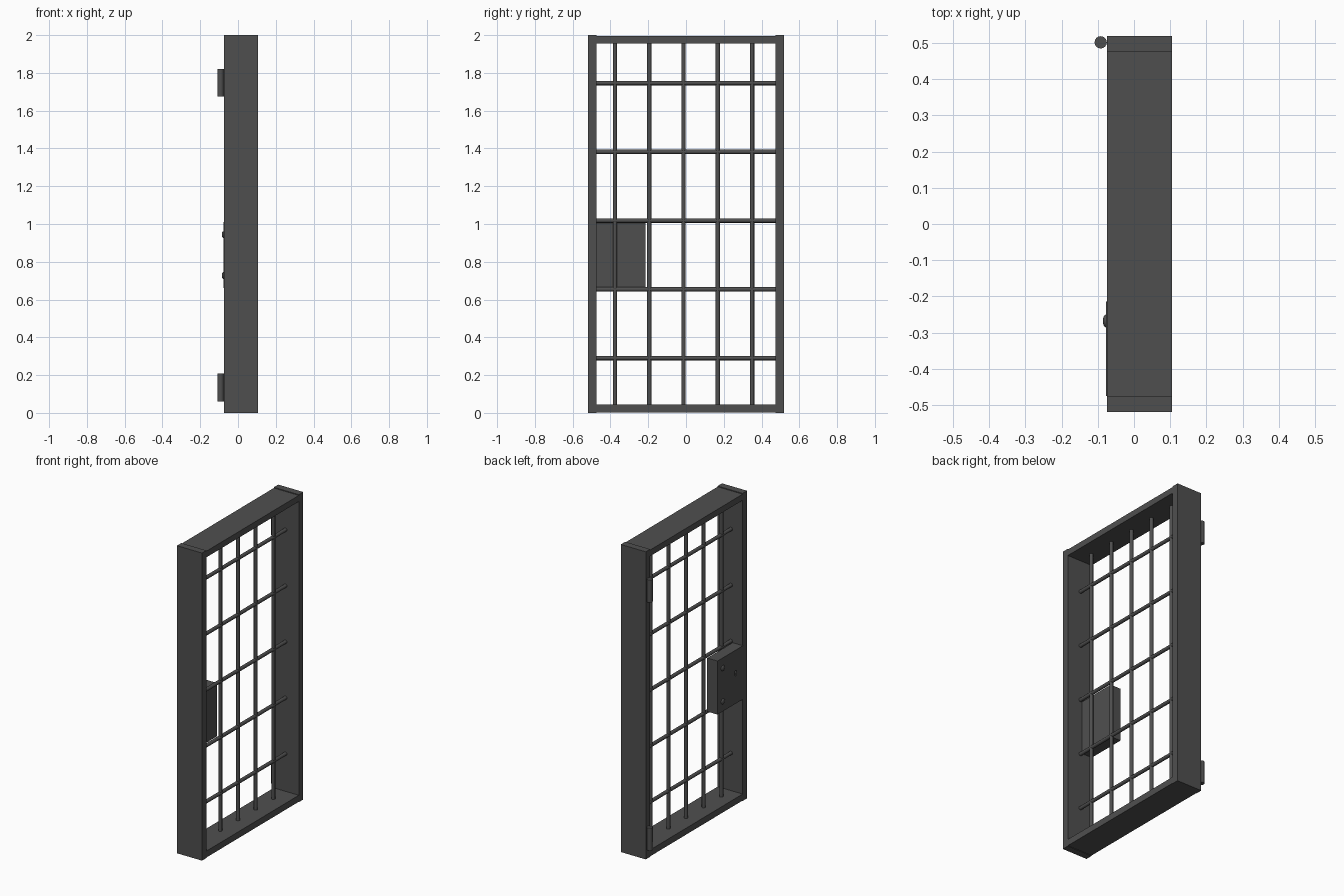
import bpy, math

if "Cube" in bpy.data.objects:
    bpy.data.objects.remove(bpy.data.objects["Cube"])

# one dark iron colour for the whole gate
iron = bpy.data.materials.new("dark_iron")
iron.diffuse_color = (0.078, 0.078, 0.078, 1)
iron.use_nodes = True
iron.node_tree.nodes["Principled BSDF"].inputs["Base Color"].default_value = iron.diffuse_color


def finish(ob, name):
    ob.name = name
    ob.data.materials.append(iron)
    return ob


def box(name, x, y, z):
    """Box from (min, max) pairs."""
    bpy.ops.mesh.primitive_cube_add(size=1, location=[sum(p) / 2 for p in (x, y, z)])
    ob = bpy.context.object
    ob.scale = [p[1] - p[0] for p in (x, y, z)]
    bpy.ops.object.transform_apply(location=False, rotation=False, scale=True)
    return finish(ob, name)


def rod(name, loc, radius, length, rot=(0, 0, 0), sides=12):
    bpy.ops.mesh.primitive_cylinder_add(vertices=sides, radius=radius, depth=length,
                                        location=loc, rotation=rot)
    bpy.ops.object.shade_smooth_by_angle(angle=math.radians(40))
    return finish(bpy.context.object, name)


# outer frame: two posts and two slightly inset beams
X = (-0.075, 0.105)
box("left_post", X, (-0.52, -0.475), (0, 2))
box("right_post", X, (0.475, 0.52), (0, 2))
box("top_beam", X, (-0.475, 0.475), (1.955, 1.995))
box("bottom_beam", X, (-0.475, 0.475), (0.003, 0.045))

# grid of round bars
BAR_X, BAR_R = 0.009, 0.0115
for i in range(5):
    rod(f"vertical_bar_{i + 1}", (BAR_X, -0.376 + 0.1815 * i, 1.0), BAR_R, 1.92)
    rod(f"horizontal_bar_{i + 1}", (BAR_X, 0, 0.29 + 0.364 * i), BAR_R, 0.952,
        (math.pi / 2, 0, 0))

# hinge barrels
for name, z in (("lower_hinge", 0.135), ("upper_hinge", 1.748)):
    rod(name, (-0.092, 0.502, z), 0.017, 0.147, sides=16)

# lock case with a cut keyhole
lock = box("lock_case", (-0.077, -0.003), (-0.476, -0.214), (0.662, 1.01))
ky, kz, r = -0.40, 0.868, 0.009
outline = [(ky + r * math.cos(a), kz + r * math.sin(a))
           for a in (math.radians(-60 + 30 * k) for k in range(11))]
outline += [(ky - 0.0045, kz - 0.026), (ky + 0.0045, kz - 0.026)]
n = len(outline)
verts = [(x, y, z) for x in (-0.09, -0.05) for y, z in outline]
faces = [tuple(range(n))[::-1], tuple(range(n, 2 * n))]
faces += [(i, (i + 1) % n, n + (i + 1) % n, n + i) for i in range(n)]
mesh = bpy.data.meshes.new("keyhole_cutter")
mesh.from_pydata(verts, [], faces)
cutter = bpy.data.objects.new("keyhole_cutter", mesh)
bpy.context.collection.objects.link(cutter)
mesh.materials.append(iron)
cutter.hide_render = True
cutter.display_type = 'WIRE'
cut = lock.modifiers.new("keyhole", 'BOOLEAN')
cut.operation = 'DIFFERENCE'
cut.solver = 'EXACT'
cut.object = cutter

# domed screws on the lock case
for name, z in (("lower_screw", 0.727), ("upper_screw", 0.944)):
    bpy.ops.mesh.primitive_uv_sphere_add(segments=16, ring_count=8, radius=0.018,
                                         location=(-0.077, -0.268, z),
                                         rotation=(0, math.pi / 2, 0))
    screw = bpy.context.object
    screw.scale = (1, 1, 0.5)
    bpy.ops.object.shade_smooth()
    finish(screw, name)
